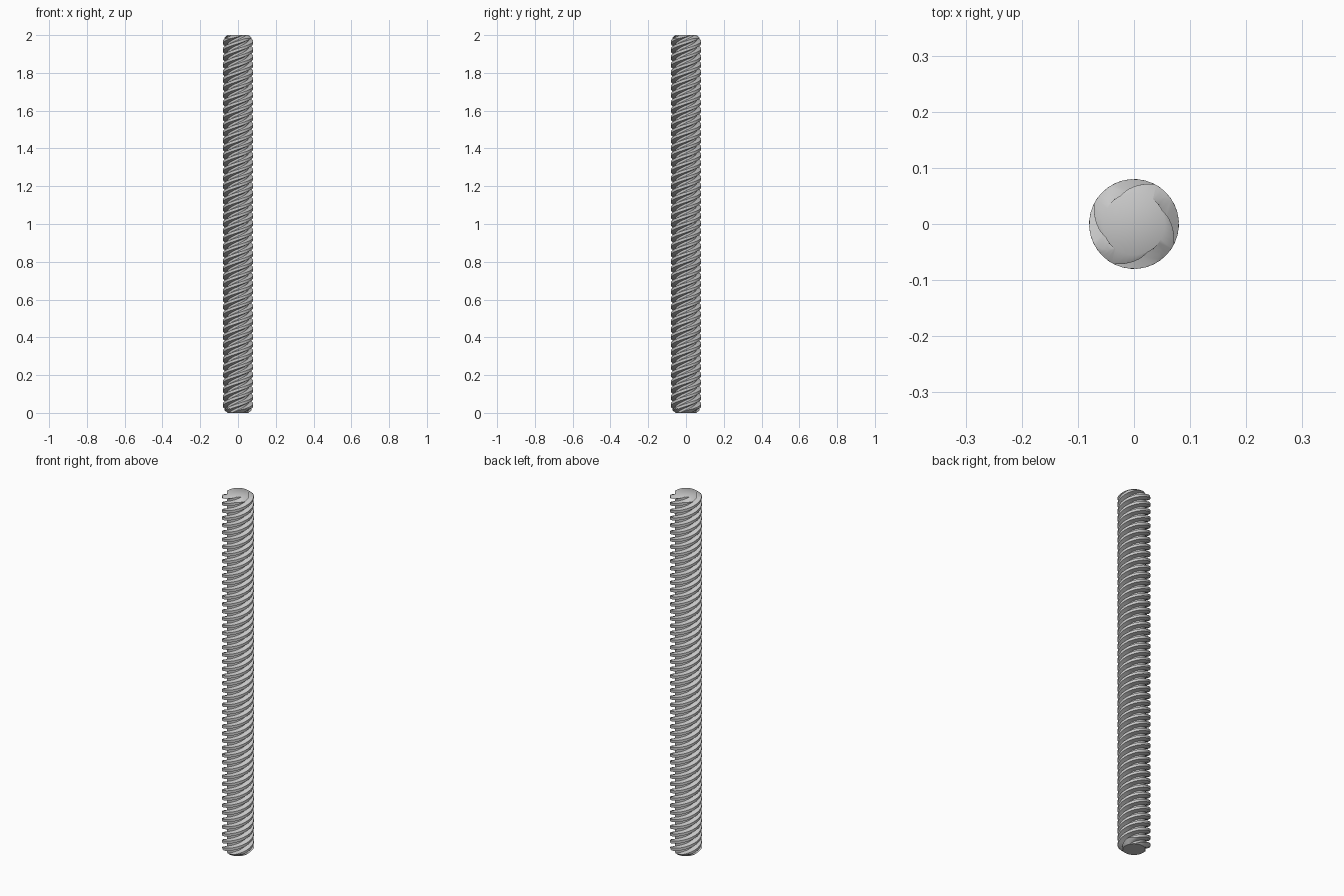
import bpy
import bmesh
from math import pi, radians, sin, cos
from mathutils import Vector

if "Cube" in bpy.data.objects:
    bpy.data.objects.remove(bpy.data.objects["Cube"])

LENGTH = 2.0
CREST, ROOT = 0.08, 0.056
STARTS, PITCH = 4, 0.04
LEAD = STARTS * PITCH
END_RADIUS = 0.055

# Brushed steel
steel = bpy.data.materials.new("steel grey")
steel.use_nodes = True
colour = (0.57, 0.57, 0.57, 1)
steel.diffuse_color = colour
steel.node_tree.nodes["Principled BSDF"].inputs["Base Color"].default_value = colour


def make_object(name, bm):
    bmesh.ops.recalc_face_normals(bm, faces=bm.faces)
    mesh = bpy.data.meshes.new(name)
    bm.to_mesh(mesh)
    bm.free()
    mesh.materials.append(steel)
    obj = bpy.data.objects.new(name, mesh)
    bpy.context.collection.objects.link(obj)
    return obj


# Trapezoidal thread profile: (fraction of pitch, radius)
profile = [(0.366 * i / 3, CREST) for i in range(4)]
profile += [(0.533 + 0.1 * i, ROOT) for i in range(4)]

# Rod: a four-start section swept up with a right-handed twist
bm = bmesh.new()
margin = 0.02
steps = round((LENGTH + 2 * margin) / LEAD * 36)
phase = LENGTH - 0.02 - LEAD * 57 / 360
rings = []
for s in range(steps + 1):
    z = -margin + (LENGTH + 2 * margin) * s / steps
    ring = []
    for start in range(STARTS):
        for f, r in profile:
            a = (z - phase - (start + f) * PITCH) * 2 * pi / LEAD
            ring.append(bm.verts.new((r * cos(a), r * sin(a), z)))
    rings.append(ring)
count = len(rings[0])
for low, high in zip(rings, rings[1:]):
    for i in range(count):
        j = (i + 1) % count
        bm.faces.new((low[i], low[j], high[j], high[i]))
bm.faces.new(rings[0])
bm.faces.new(rings[-1])
rod = make_object("threaded_rod", bm)

# Turned envelope that trims the rod and chamfers both ends
bm = bmesh.new()
k = 1.5
wide = END_RADIUS + k * (CREST - END_RADIUS)
outline = [(0, 0), (END_RADIUS, 0), (wide, k * 0.022),
           (wide, LENGTH - k * 0.018), (END_RADIUS, LENGTH), (0, LENGTH)]
verts = [bm.verts.new((r, 0, z)) for r, z in outline]
edges = [bm.edges.new(pair) for pair in zip(verts, verts[1:])]
bmesh.ops.spin(bm, geom=verts + edges, cent=Vector(), axis=(0, 0, 1),
               angle=2 * pi, steps=48)
bmesh.ops.remove_doubles(bm, verts=bm.verts, dist=1e-5)
envelope = make_object("end_chamfer_cutter", bm)
envelope.hide_render = True

trim = rod.modifiers.new("trim_ends", "BOOLEAN")
trim.operation = "INTERSECT"
trim.solver = "EXACT"
trim.object = envelope

# Apply the trim, then drop the cutter
bpy.ops.object.select_all(action="DESELECT")
rod.select_set(True)
bpy.context.view_layer.objects.active = rod
bpy.ops.object.modifier_apply(modifier=trim.name)
bpy.data.objects.remove(envelope)
bpy.ops.object.shade_smooth_by_angle(angle=radians(40))
